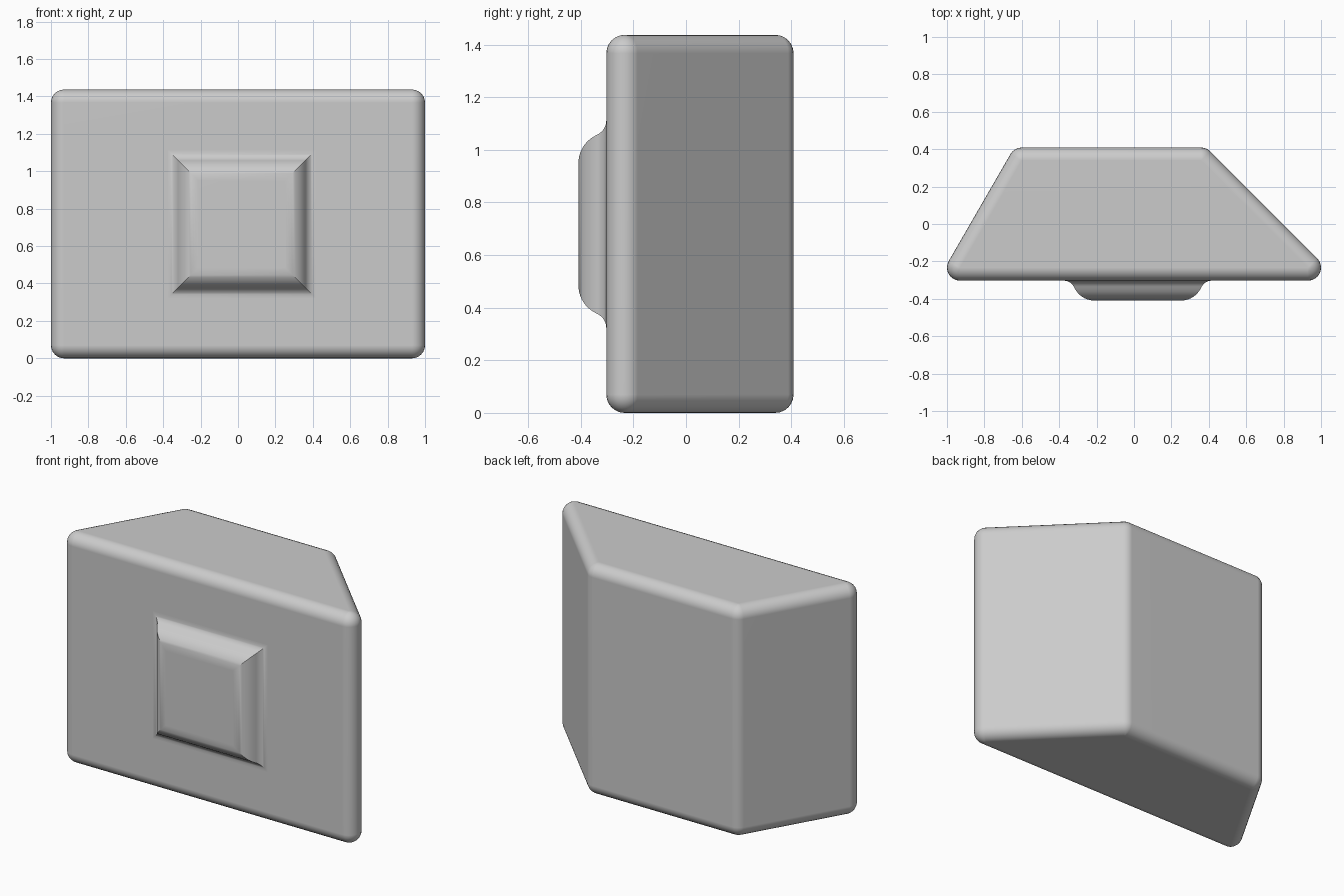
import bpy, bmesh
from math import sin, cos, radians
from mathutils import Matrix

if "Cube" in bpy.data.objects:
    bpy.data.objects.remove(bpy.data.objects["Cube"])

FRONT, BACK, HEIGHT, R = -0.303, 0.409, 1.437, 0.07


def finish(name, bm):
    bmesh.ops.recalc_face_normals(bm, faces=bm.faces[:])
    mesh = bpy.data.meshes.new(name)
    bm.to_mesh(mesh)
    bm.free()
    obj = bpy.data.objects.new(name, mesh)
    bpy.context.collection.objects.link(obj)
    bpy.ops.object.select_all(action='DESELECT')
    obj.select_set(True)
    bpy.context.view_layer.objects.active = obj
    bpy.ops.object.shade_smooth_by_angle(angle=radians(30))
    weighted = obj.modifiers.new("flat_face_normals", 'WEIGHTED_NORMAL')
    weighted.keep_sharp = True
    return obj


# Body: rounded trapezoid block, the hull of a ball at each corner
bm = bmesh.new()
front_y, back_y = FRONT + R, BACK - R
depth = back_y - front_y
corners = [(-0.93, front_y), (0.93, front_y),
           (0.93 - depth, back_y), (-0.93 + depth / 3 ** 0.5, back_y)]
for x, y in corners:
    for z in (R, HEIGHT - R):
        bmesh.ops.create_uvsphere(bm, u_segments=24, v_segments=12, radius=R,
                                  matrix=Matrix.Translation((x, y, z)))
bmesh.ops.delete(bm, geom=bm.faces[:], context='FACES_ONLY')
hull = bmesh.ops.convex_hull(bm, input=bm.verts[:])
bmesh.ops.delete(bm, geom=[v for v in bm.verts if not v.link_faces], context='VERTS')
bmesh.ops.delete(bm, geom=[e for e in bm.edges if not e.link_faces], context='EDGES')
bmesh.ops.dissolve_limit(bm, angle_limit=radians(0.5),
                         verts=bm.verts[:], edges=bm.edges[:])
finish("body", bm)

# Front boss: square rings following a concave then convex arc, mitred corners
sweep, steps, r_in, r_out = radians(67), 10, 0.06, 0.117
half, tip, top = 0.395, FRONT - 0.106, 0.395 - (r_in + r_out) * sin(sweep)
angles = [sweep * i / steps for i in range(steps + 1)]
profile = [(half, FRONT + 0.04)]
profile += [(half - r_in * sin(a), FRONT - r_in * (1 - cos(a))) for a in angles]
profile += [(top + r_out * sin(a), tip + r_out * (1 - cos(a)))
            for a in reversed(angles[:-1])]
bm = bmesh.new()
rings = [[bm.verts.new((0.02 + sx * h, y, 0.717 + sz * h))
          for sx, sz in ((-1, -1), (1, -1), (1, 1), (-1, 1))] for h, y in profile]
for a, b in zip(rings, rings[1:]):
    for i in range(4):
        j = (i + 1) % 4
        bm.faces.new((a[i], a[j], b[j], b[i]))
bm.faces.new(rings[0])
bm.faces.new(rings[-1])
finish("front_boss", bm)
